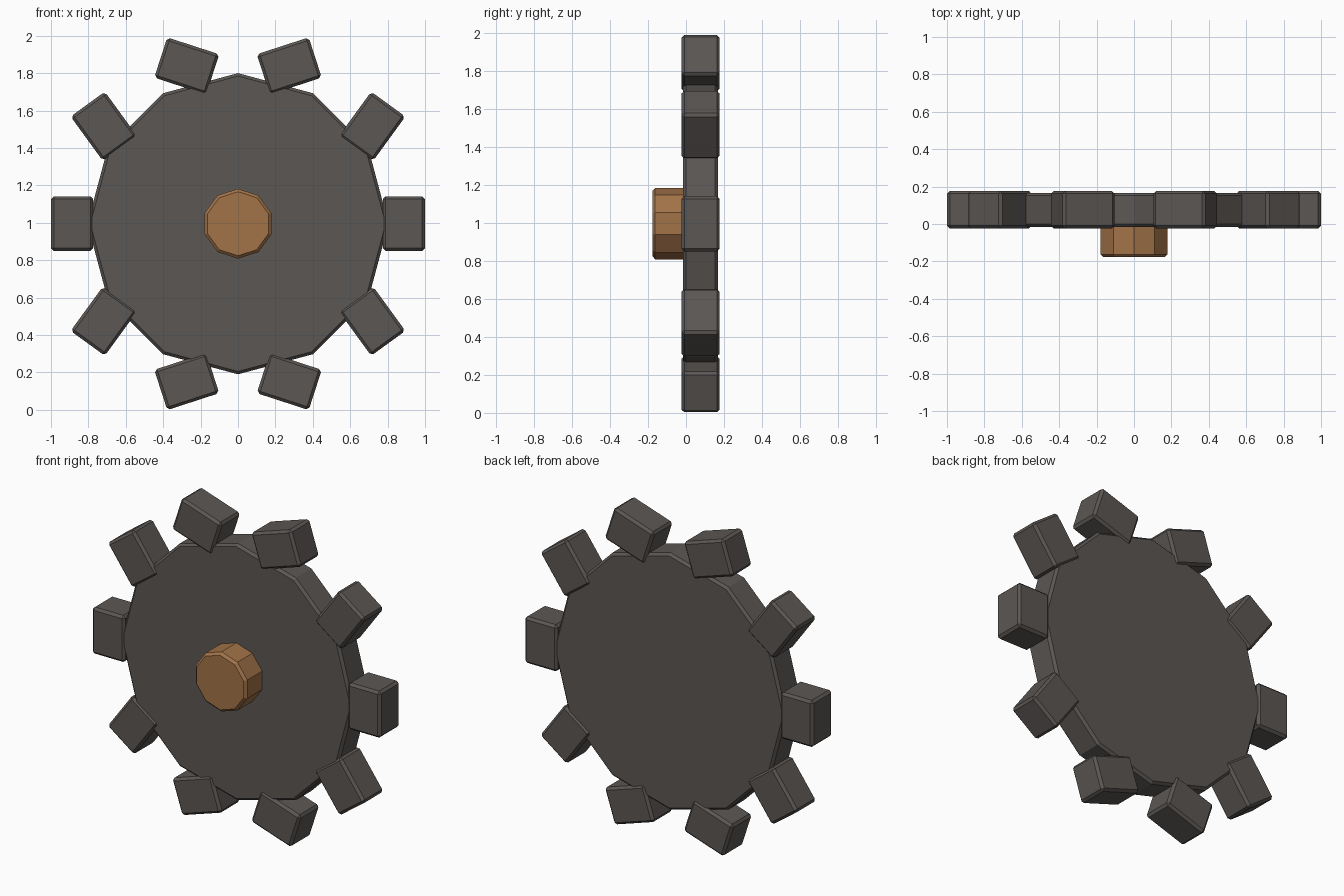
import bpy
from math import sin, cos, radians

if "Cube" in bpy.data.objects:
    bpy.data.objects.remove(bpy.data.objects["Cube"])

CZ = 0.995   # wheel centre height
TEETH = 10


def material(name, rgb):
    m = bpy.data.materials.new(name)
    m.diffuse_color = (*rgb, 1)
    m.use_nodes = True
    m.node_tree.nodes["Principled BSDF"].inputs["Base Color"].default_value = m.diffuse_color
    return m


def finish(name, mat, bevel):
    """Name the active object, colour it and chamfer its hard edges."""
    ob = bpy.context.object
    ob.name = name
    ob.data.materials.append(mat)
    mod = ob.modifiers.new("chamfer", 'BEVEL')
    mod.width, mod.segments = bevel, 1
    mod.limit_method, mod.angle_limit = 'ANGLE', radians(45)
    return ob


def drum(name, sides, radius, y0, y1, mat):
    bpy.ops.mesh.primitive_cylinder_add(
        vertices=sides, radius=radius, depth=y1 - y0,
        location=(0, (y0 + y1) / 2, CZ), rotation=(radians(90), 0, 0))
    return finish(name, mat, 0.015)


iron = material("dark_iron", (0.105, 0.095, 0.088))
bronze = material("bronze", (0.36, 0.17, 0.065))

# wheel body and front hub
drum("gear_disc", 12, 0.805, -0.015, 0.167, iron)
drum("hub", 10, 0.187, -0.177, 0.02, bronze)

# teeth: each block turns opposite to its position around the rim
for i in range(TEETH):
    a = radians(360 / TEETH * i)
    bpy.ops.mesh.primitive_cube_add(
        size=1, location=(0.887 * cos(a), 0.0765, CZ + 0.887 * sin(a)),
        rotation=(0, a, 0))
    ob = bpy.context.object
    for v in ob.data.vertices:
        v.co.x *= 0.226
        v.co.y *= 0.201
        v.co.z *= 0.292
    finish(f"tooth_{i + 1}", iron, 0.015)
